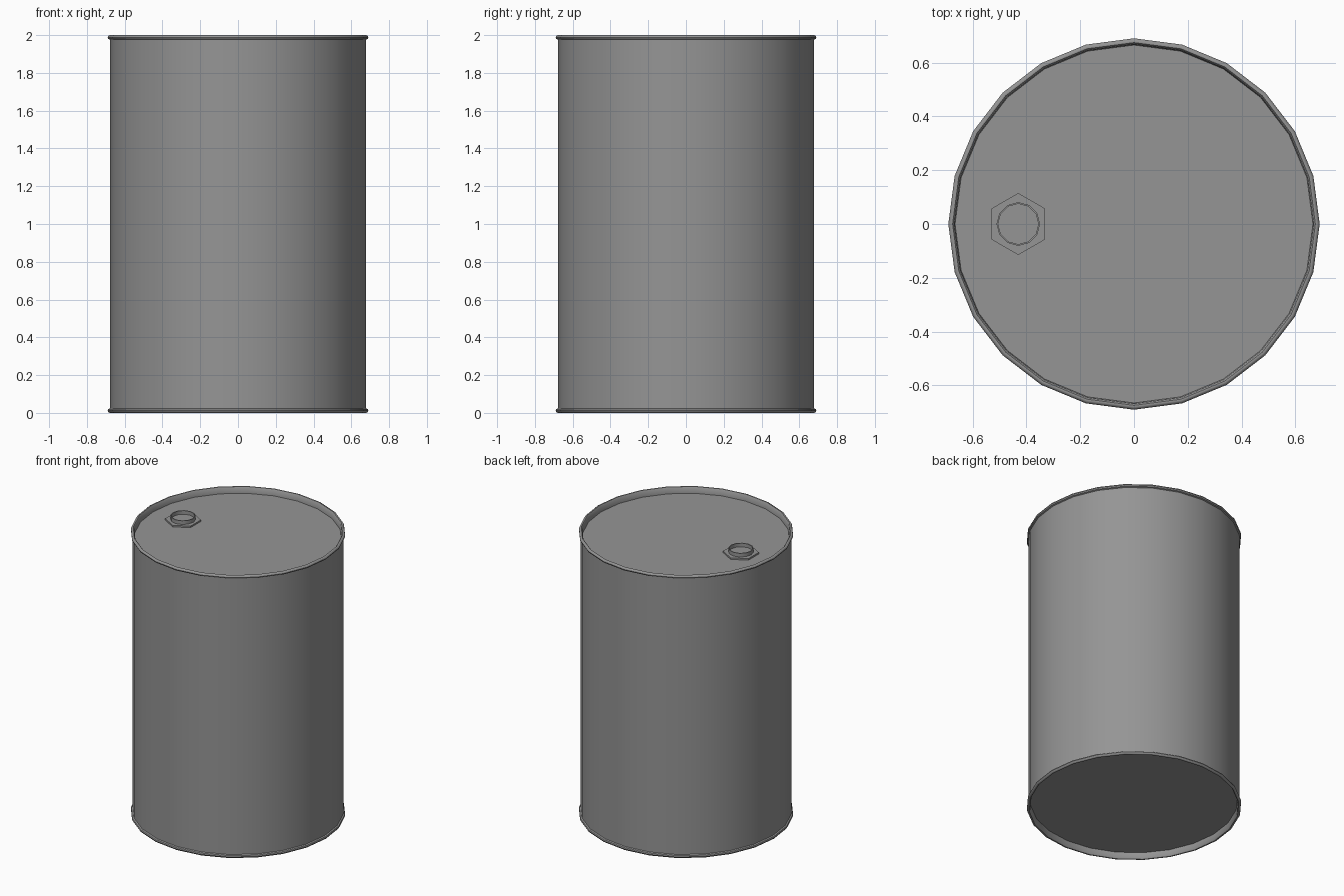
import bpy
import bmesh
from math import cos, sin, tau, radians

if "Cube" in bpy.data.objects:
    bpy.data.objects.remove(bpy.data.objects["Cube"], do_unlink=True)

steel = bpy.data.materials.new("grey steel")
steel.use_nodes = True
GREY = (0.3, 0.3, 0.3, 1)
steel.diffuse_color = GREY
steel.node_tree.nodes["Principled BSDF"].inputs["Base Color"].default_value = GREY


def lathe(name, profile, sides, centre=(0, 0), turn=0.0):
    """Revolve (radius, height) points around z; radius 0 closes to one point."""
    bm = bmesh.new()
    rings = []
    for r, z in profile:
        count = sides if r else 1
        rings.append([bm.verts.new((r * cos(turn + tau * i / sides),
                                    r * sin(turn + tau * i / sides), z))
                      for i in range(count)])
    for a, b in zip(rings, rings[1:]):
        for i in range(sides):
            j = (i + 1) % sides
            corners = [a[i % len(a)], a[j % len(a)], b[j % len(b)], b[i % len(b)]]
            bm.faces.new(list(dict.fromkeys(corners)))
    bmesh.ops.recalc_face_normals(bm, faces=bm.faces)
    mesh = bpy.data.meshes.new(name)
    bm.to_mesh(mesh)
    bm.free()
    mesh.materials.append(steel)
    obj = bpy.data.objects.new(name, mesh)
    obj.location = (*centre, 0)
    bpy.context.collection.objects.link(obj)
    bpy.ops.object.select_all(action='DESELECT')
    bpy.context.view_layer.objects.active = obj
    obj.select_set(True)
    bpy.ops.object.shade_smooth_by_angle(angle=radians(40))
    return obj


# Drum: recessed ends, rolled rims and straight wall, mirrored top to bottom
lower = [(0, 0.045), (0.665, 0.045), (0.668, 0.008), (0.674, 0.001), (0.680, 0),
         (0.687, 0.004), (0.690, 0.012), (0.687, 0.020), (0.678, 0.024)]
upper = [(r, 2 - z) for r, z in reversed(lower)]
lathe("drum_body", lower + upper, 24)

# Filler: hexagonal flange on the lid with an open round neck
spot = (-0.43, 0)
lathe("filler_flange", [(0, 1.95), (0.115, 1.95), (0.115, 1.966), (0, 1.966)],
      6, spot, tau / 12)
lathe("filler_neck", [(0.081, 1.96), (0.081, 1.992), (0.075, 1.992), (0.075, 1.96)],
      12, spot)
